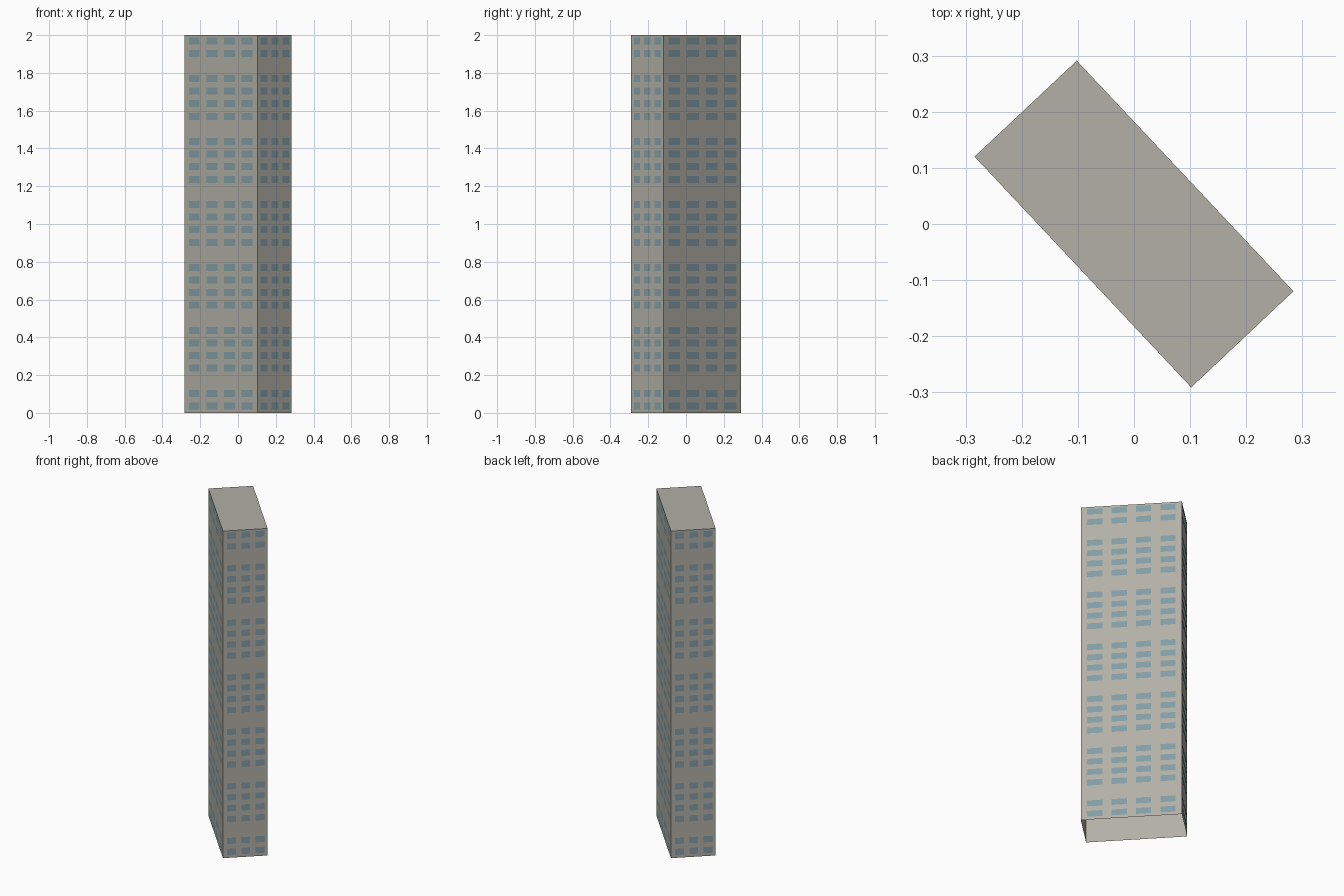
import bpy
import bmesh
import math
from mathutils import Matrix, Vector

default = bpy.data.objects.get("Cube")
if default:
    bpy.data.objects.remove(default, do_unlink=True)

LENGTH, DEPTH, HEIGHT = 0.564, 0.25, 2.0
TURN = Matrix.Rotation(math.atan2(-0.411, 0.386), 4, "Z")
ROW_STEP = HEIGHT / 30
WINDOW_HEIGHT = 0.037


def material(name, rgb):
    """Flat colour given as 0-255 display values."""
    linear = [((c / 255 + 0.055) / 1.055) ** 2.4 for c in rgb] + [1.0]
    mat = bpy.data.materials.new(name)
    mat.use_nodes = True
    mat.diffuse_color = linear
    mat.node_tree.nodes["Principled BSDF"].inputs["Base Color"].default_value = linear
    return mat


def finish(name, bm, mat):
    bm.transform(TURN)
    mesh = bpy.data.meshes.new(name)
    bm.to_mesh(mesh)
    bm.free()
    mesh.materials.append(mat)
    obj = bpy.data.objects.new(name, mesh)
    bpy.context.collection.objects.link(obj)
    return obj


concrete = material("warm grey concrete", (178, 176, 166))
glass = material("blue grey glass", (130, 157, 166))

# Tower shell: a box left open underneath
bm = bmesh.new()
bmesh.ops.create_cube(bm, size=1)
bmesh.ops.scale(bm, vec=(LENGTH, DEPTH, HEIGHT), verts=bm.verts)
bmesh.ops.translate(bm, vec=(0, 0, HEIGHT / 2), verts=bm.verts)
bm.normal_update()
floor = [f for f in bm.faces if f.normal.z < -0.5]
bmesh.ops.delete(bm, geom=floor, context="FACES_ONLY")
finish("tower_shell", bm, concrete)


def add_windows(bm, angle, width, reach, columns, start, pane, step):
    """Grid of panes on one wall; columns are fractions of the wall width."""
    turn = Matrix.Rotation(angle, 4, "Z")
    for row in range(30):
        if row % 5 == 2:  # blank band between groups of four floors
            continue
        low = ROW_STEP * (row + 0.55) - WINDOW_HEIGHT / 2
        for col in range(columns):
            left = (start + col * step - 0.5) * width
            right = left + pane * width
            corners = [(left, low), (right, low),
                       (right, low + WINDOW_HEIGHT), (left, low + WINDOW_HEIGHT)]
            bm.faces.new([bm.verts.new(turn @ Vector((x, -reach - 0.001, z)))
                          for x, z in corners])


# Window panes: long walls, then short walls
for side, angle in (("front", 0), ("back", math.pi)):
    bm = bmesh.new()
    add_windows(bm, angle, LENGTH, DEPTH / 2, 4, 0.063, 0.15, 0.242)
    finish(side + "_long_wall_windows", bm, glass)

for side, angle in (("right", math.pi / 2), ("left", -math.pi / 2)):
    bm = bmesh.new()
    add_windows(bm, angle, DEPTH, LENGTH / 2, 3, 0.09, 0.2, 0.32)
    finish(side + "_short_wall_windows", bm, glass)
